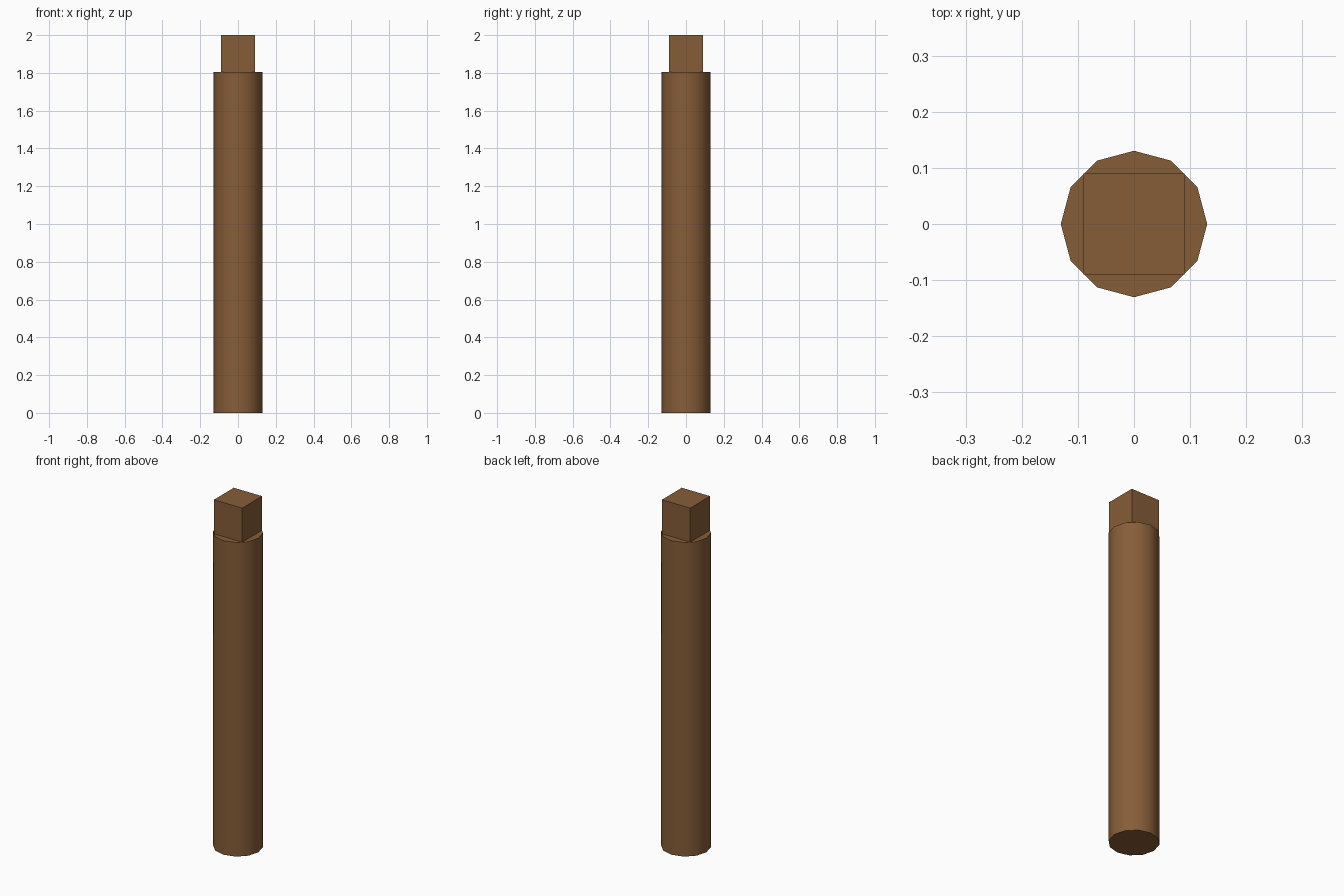
import bpy
import math

if "Cube" in bpy.data.objects:
    bpy.data.objects.remove(bpy.data.objects["Cube"])

HEIGHT, SHAFT_TOP = 2.0, 1.804
SHAFT_RADIUS, TENON_WIDTH = 0.1305, 0.18

wood = bpy.data.materials.new("brown_wood")
wood.diffuse_color = (0.24, 0.11, 0.04, 1.0)
wood.use_nodes = True
wood.node_tree.nodes["Principled BSDF"].inputs["Base Color"].default_value = wood.diffuse_color

# Twelve-sided round shaft, smooth around and crisp at the ends
bpy.ops.mesh.primitive_cylinder_add(vertices=12, radius=SHAFT_RADIUS, depth=SHAFT_TOP,
                                    location=(0, 0, SHAFT_TOP / 2))
shaft = bpy.context.object
shaft.name = "shaft"
bpy.ops.object.shade_smooth_by_angle(angle=math.radians(40))
shaft.data.materials.append(wood)

# Square tenon on top
tenon_height = HEIGHT - SHAFT_TOP
bpy.ops.mesh.primitive_cube_add(size=1, location=(0, 0, SHAFT_TOP + tenon_height / 2))
tenon = bpy.context.object
tenon.name = "square_tenon"
tenon.scale = (TENON_WIDTH, TENON_WIDTH, tenon_height)
bpy.ops.object.transform_apply(location=False, rotation=False, scale=True)
tenon.data.materials.append(wood)
